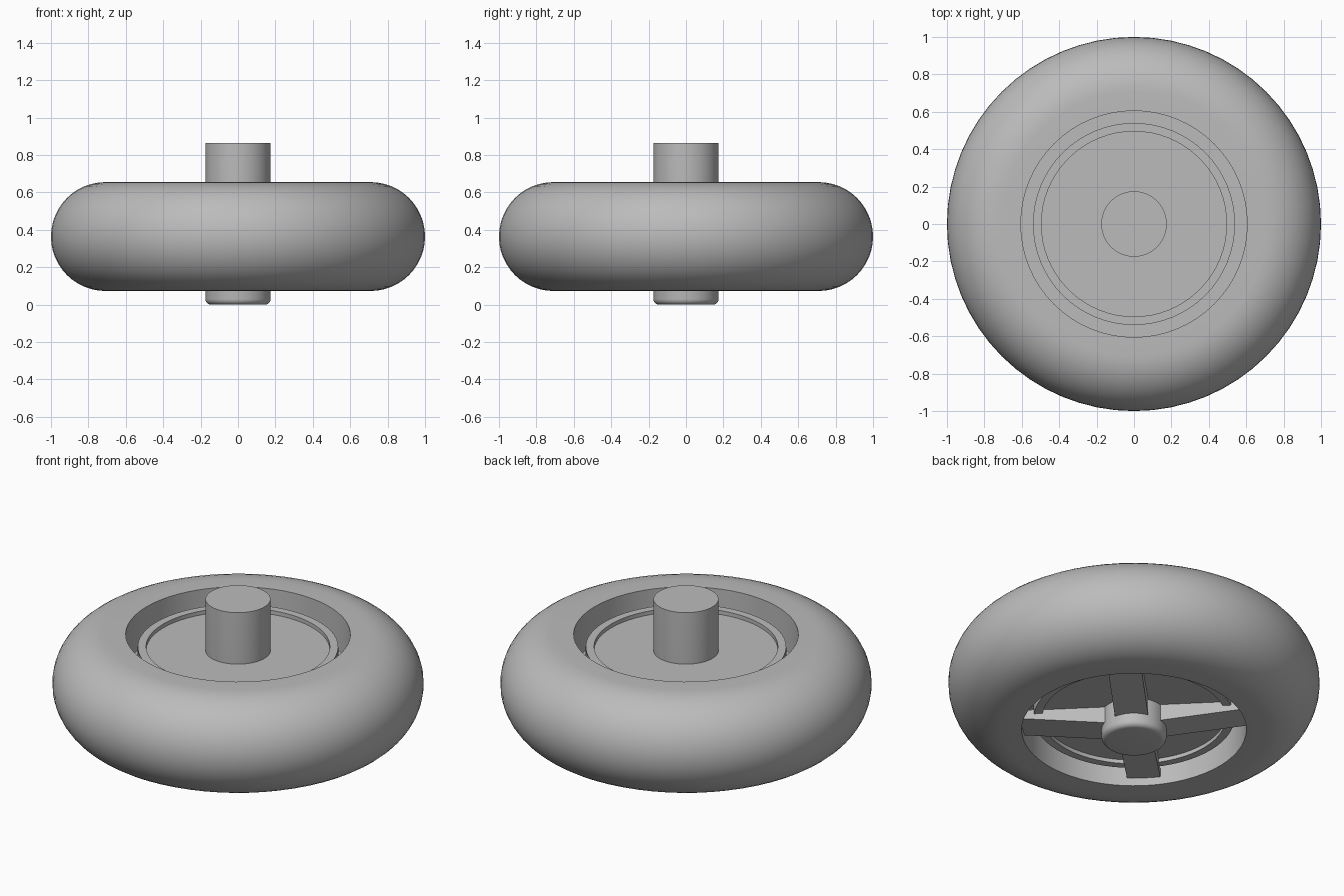
import bpy, bmesh, math
from mathutils import Matrix, Vector

cube = bpy.data.objects.get("Cube")
if cube:
    bpy.data.objects.remove(cube, do_unlink=True)

grey = bpy.data.materials.new("mid_grey")
grey.use_nodes = True
grey.diffuse_color = (0.5, 0.5, 0.5, 1)
grey.node_tree.nodes["Principled BSDF"].inputs["Base Color"].default_value = (0.5, 0.5, 0.5, 1)

MID = 0.364        # height of the wheel's middle plane
HOLE = 0.605       # radius of the tyre opening


def finish(bm, name):
    bmesh.ops.remove_doubles(bm, verts=bm.verts, dist=1e-5)
    bmesh.ops.recalc_face_normals(bm, faces=bm.faces)
    mesh = bpy.data.meshes.new(name)
    bm.to_mesh(mesh)
    bm.free()
    obj = bpy.data.objects.new(name, mesh)
    bpy.context.collection.objects.link(obj)
    mesh.materials.append(grey)
    bpy.ops.object.select_all(action='DESELECT')
    obj.select_set(True)
    bpy.context.view_layer.objects.active = obj
    bpy.ops.object.shade_smooth_by_angle(angle=math.radians(30))
    return obj


def lathe(name, profile, steps=64, closed=False):
    """Spin a (radius, height) profile around the z axis."""
    bm = bmesh.new()
    verts = [bm.verts.new((r, 0, z)) for r, z in profile]
    edges = [bm.edges.new(pair) for pair in zip(verts, verts[1:])]
    if closed:
        edges.append(bm.edges.new((verts[-1], verts[0])))
    bmesh.ops.spin(bm, geom=verts + edges, cent=(0, 0, 0), axis=(0, 0, 1),
                   angle=math.tau, steps=steps, use_duplicate=False)
    return finish(bm, name)


def arc(r, z, radius, start, end, count):
    angles = [math.radians(start + (end - start) * i / count) for i in range(count + 1)]
    return [(r + radius * math.cos(a), z + radius * math.sin(a)) for a in angles]


# Tyre: straight bore, flat sides and a fully rounded tread
TREAD = 0.291
lathe("tyre", [(HOLE, MID - TREAD)] + arc(1 - TREAD, MID, TREAD, -90, 90, 24)
      + [(HOLE, MID + TREAD)], closed=True)

# Wheel body: recessed disc, raised rim on both sides, web joining the tyre
upper = [(0, 0.195), (0.495, 0.195), (0.495, 0.218), (0.54, 0.218), (0.54, 0.07), (HOLE, 0.07)]
lathe("wheel_disc", [(r, MID + h) for r, h in upper]
      + [(r, MID - h) for r, h in reversed(upper)])

# Axle hub: sharp top, rounded bottom edge
lathe("axle_hub", [(0, 0)] + arc(0.145, 0.03, 0.03, -90, 0, 5)
      + [(0.175, 0.865), (0, 0.865)], steps=48)

# Four diagonal spokes under the disc, thinner towards the tyre
side = [(0.1, 0.067), (HOLE, 0.12), (HOLE, 0.172), (0.1, 0.172)]
for i, label in enumerate(("back_left", "back_right", "front_right", "front_left")):
    bm = bmesh.new()
    face = bm.faces.new([bm.verts.new((r, -0.09, z)) for r, z in side])
    extruded = bmesh.ops.extrude_face_region(bm, geom=[face])["geom"]
    bmesh.ops.translate(bm, vec=Vector((0, 0.18, 0)),
                        verts=[v for v in extruded if isinstance(v, bmesh.types.BMVert)])
    bmesh.ops.rotate(bm, cent=(0, 0, 0), verts=bm.verts,
                     matrix=Matrix.Rotation(math.radians(45 + 90 * i), 3, 'Z'))
    finish(bm, "spoke_" + label)
